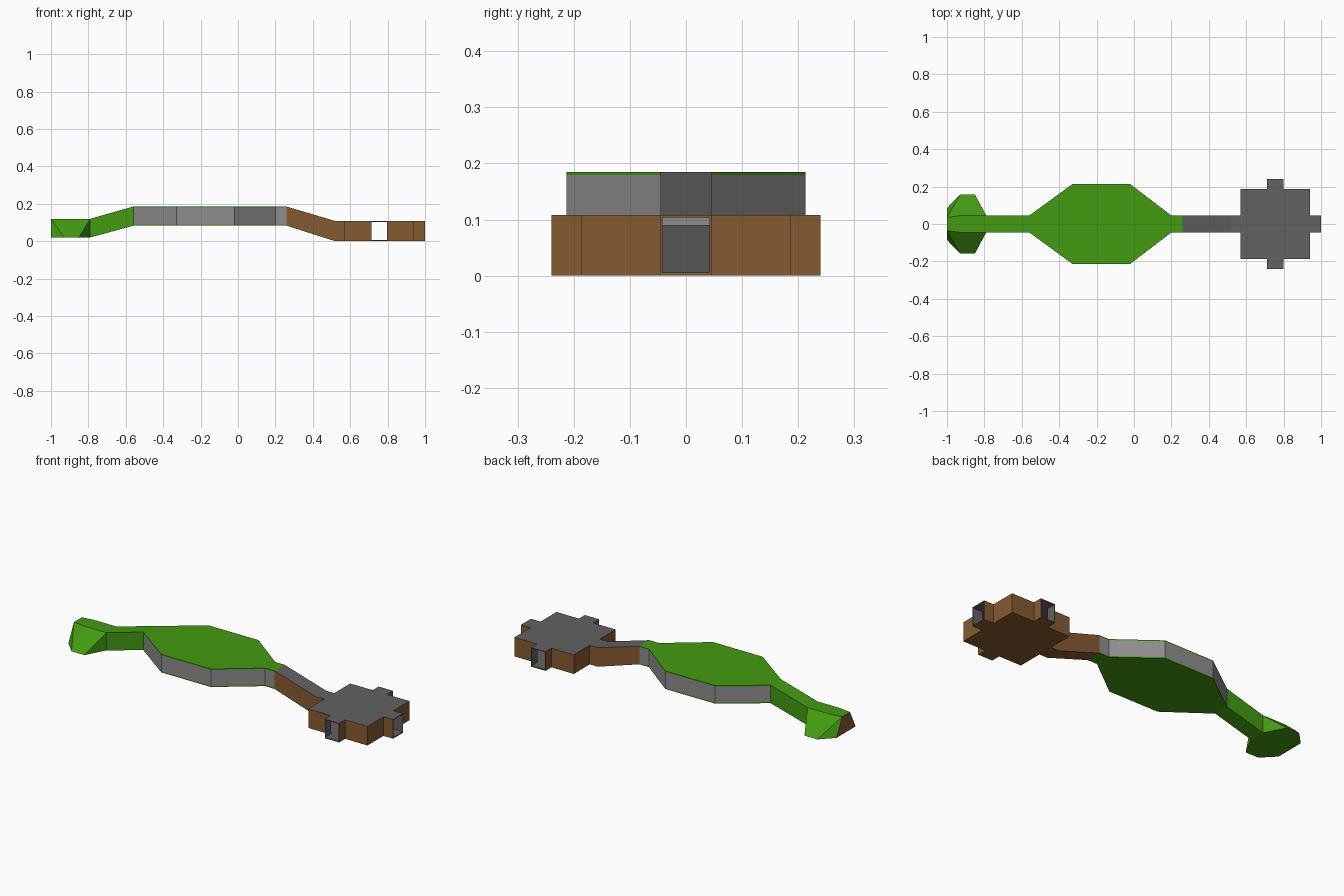
import bpy, bmesh
from mathutils import Vector

if "Cube" in bpy.data.objects:
    bpy.data.objects.remove(bpy.data.objects["Cube"])


def material(name, r, g, b):
    m = bpy.data.materials.new(name)
    m.diffuse_color = [(c / 255 / 12.92 if c < 11 else ((c / 255 + 0.055) / 1.055) ** 2.4)
                       for c in (r, g, b)] + [1]
    m.use_nodes = True
    m.node_tree.nodes["Principled BSDF"].inputs["Base Color"].default_value = m.diffuse_color
    return m


GREEN = material("leaf green", 66, 155, 17)
BROWN = material("wood brown", 134, 91, 48)
LIGHT = material("light grey", 142, 142, 142)
DARK = material("dark grey", 98, 98, 98)

# Side profile: x, underside z, top z
PROFILE = [(-1, .02, .12), (-.79, .02, .12), (-.56, .083, .185),
           (.26, .083, .185), (.52, 0, .108), (1, 0, .108)]


def level(x, k):
    for a, b in zip(PROFILE, PROFILE[1:]):
        if x <= b[0]:
            return a[k] + (b[k] - a[k]) * (x - a[0]) / (b[0] - a[0])
    return PROFILE[-1][k]


def low(x):
    return level(x, 1)


def high(x):
    return level(x, 2)


def finish(name, bm, mats, rule):
    bmesh.ops.recalc_face_normals(bm, faces=bm.faces)
    bm.normal_update()
    for f in bm.faces:
        f.material_index = rule(f.normal)
    me = bpy.data.meshes.new(name)
    bm.to_mesh(me)
    bm.free()
    for m in mats:
        me.materials.append(m)
    ob = bpy.data.objects.new(name, me)
    bpy.context.collection.objects.link(ob)
    return ob


def add_prism(bm, outline, lo, hi):
    a = [bm.verts.new((x, y, lo(x))) for x, y in outline]
    b = [bm.verts.new((x, y, hi(x))) for x, y in outline]
    bm.faces.new(a)
    bm.faces.new(b)
    n = len(a)
    for i in range(n):
        j = (i + 1) % n
        bm.faces.new((a[i], a[j], b[j], b[i]))


def prism(name, outline, lo, hi, mats, rule=lambda n: 0):
    bm = bmesh.new()
    add_prism(bm, outline, lo, hi)
    return finish(name, bm, mats, rule)


def mirrored(half):
    return half + [(x, -y) for x, y in reversed(half)]


def strip(x0, x1, w=.045):
    return mirrored([(x1, w), (x0, w)])


# Head: flared base tapering up to a narrow ridge, brown front
bm = bmesh.new()
for x, y, z in [(-1, .085, .02), (-.93, .157, .02), (-.85, .157, .02), (-.79, .045, .02),
                (-1, .035, .12), (-.93, .045, .12), (-.79, .045, .12)]:
    for s in (1, -1):
        bm.verts.new((x, y * s, z))
bmesh.ops.convex_hull(bm, input=bm.verts)
finish("head", bm, [GREEN, BROWN], lambda n: int(n.x < -.95))

# Sloping neck
prism("neck", strip(-.79, -.56), low, high, [GREEN])

# Body: grey core between thin green plates
body = mirrored([(.26, .045), (.2, .045), (-.02, .213), (-.33, .213), (-.56, .045)])
T = .006
prism("body_core", body, lambda x: low(x) + T, lambda x: high(x) - T, [LIGHT])
prism("body_top_plate", body, lambda x: high(x) - T, high, [GREEN])
prism("body_bottom_plate", body, low, lambda x: low(x) + T, [GREEN])

# Hollow tail and end box: floor and roof sheets
box = [(1, .045), (.94, .045), (.94, .187), (.8, .187), (.8, .24),
       (.71, .24), (.71, .187), (.57, .187), (.57, .045), (.52, .045)]
for part, outline in (("tail", strip(.26, .52)), ("end_box", mirrored(box))):
    prism(part + "_floor", outline, low, lambda x: low(x) + T,
          [BROWN, DARK], lambda n: int(n.z > .5))
    prism(part + "_roof", outline, lambda x: high(x) - .004, high,
          [BROWN, DARK], lambda n: int(abs(n.z) > .5))

# Thin side walls, brown outside and grey inside; tab ends stay open
chain = box + [(.26, .045)]
W = .003
for side, s in (("back", 1), ("front", -1)):
    for i, (p, q) in enumerate(zip(chain, chain[1:])):
        if i == 4:  # open end of the side tab
            continue
        p, q = Vector(p), Vector(q)
        d = (q - p).normalized()
        inward = Vector((-d.y, d.x))
        ring = [p, q, q + inward * W, p + inward * W]
        facing = Vector((inward.x, inward.y * s, 0))
        prism(f"{side}_wall_{i + 1}", [(v.x, v.y * s) for v in ring],
              lambda x: low(x) + T, lambda x: high(x) - .004,
              [BROWN, DARK], lambda n: int(n.dot(facing) > .9))
